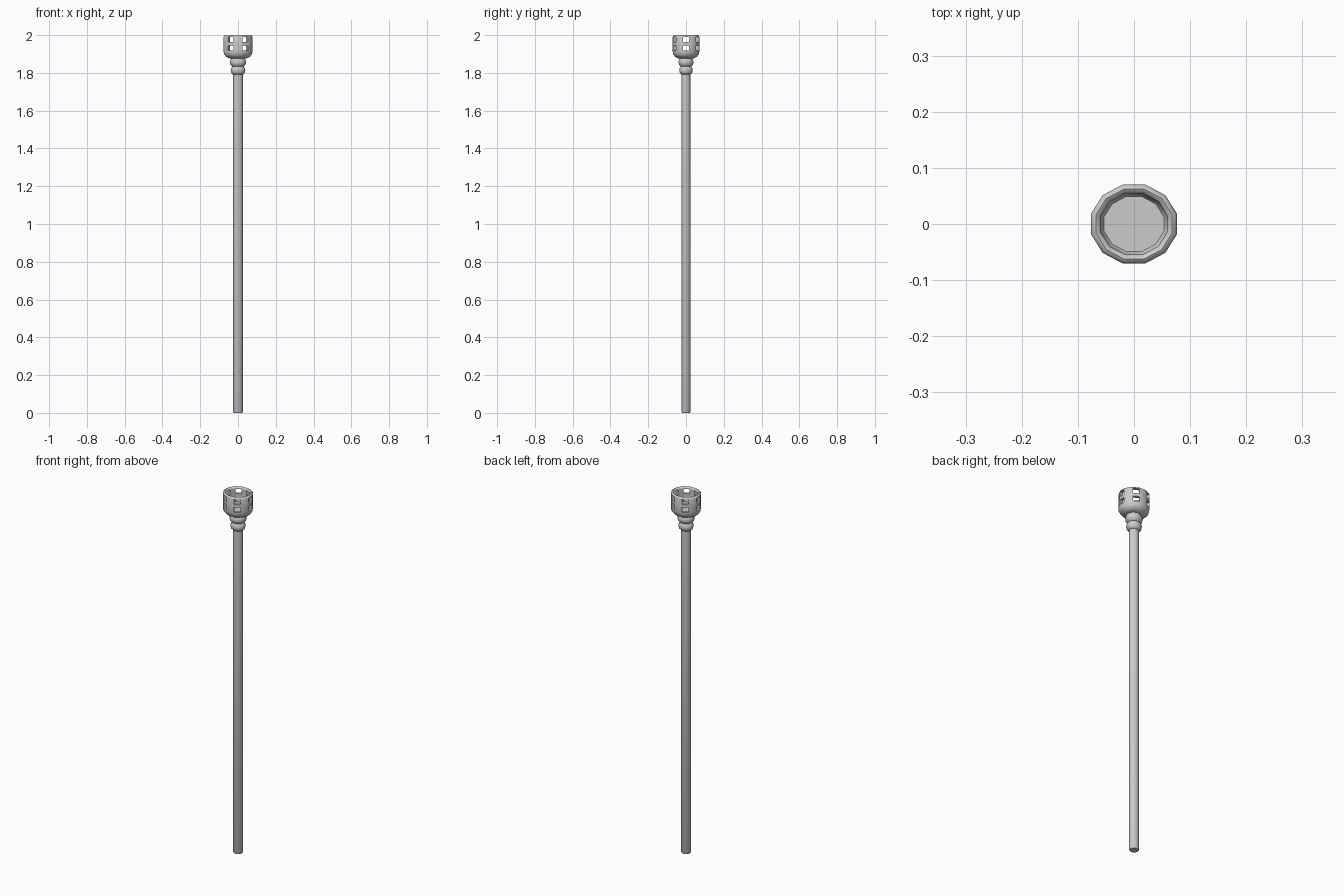
import bpy, bmesh, math
from mathutils import Matrix

if "Cube" in bpy.data.objects:
    bpy.data.objects.remove(bpy.data.objects["Cube"])

SIDES = 12
SX, SY = 1.0, 0.92          # slightly oval cross-section


def lathe(name, profile, closed=False, angle=40):
    """Spin (radius, z) points round z; open profiles get capped ends."""
    bm = bmesh.new()
    rings = []
    for r, z in profile:
        ring = []
        for i in range(SIDES):
            a = math.radians(15 + i * 360 / SIDES)
            ring.append(bm.verts.new((r * math.cos(a) * SX, r * math.sin(a) * SY, z)))
        rings.append(ring)
    pairs = list(zip(rings, rings[1:]))
    for low, high in pairs:
        for i in range(SIDES):
            j = (i + 1) % SIDES
            bm.faces.new((low[i], low[j], high[j], high[i]))
    bm.faces.new(rings[0][::-1])
    bm.faces.new(rings[-1])
    bmesh.ops.recalc_face_normals(bm, faces=bm.faces)
    me = bpy.data.meshes.new(name)
    bm.to_mesh(me)
    bm.free()
    ob = bpy.data.objects.new(name, me)
    bpy.context.collection.objects.link(ob)
    return ob


def smooth(ob, angle):
    bpy.ops.object.select_all(action='DESELECT')
    ob.select_set(True)
    bpy.context.view_layer.objects.active = ob
    bpy.ops.object.shade_smooth_by_angle(angle=math.radians(angle))


# Long pole
pole = lathe("pole", [(0.023, 0), (0.0265, 0.006), (0.0265, 1.80)])
smooth(pole, 50)

# Two rounded collars under the cup
collars = lathe("collars", [
    (0.026, 1.790), (0.036, 1.799), (0.040, 1.812), (0.038, 1.825), (0.031, 1.834),
    (0.041, 1.842), (0.045, 1.855), (0.042, 1.868), (0.035, 1.880), (0.035, 1.890)])
smooth(collars, 60)

# Hollow cup with a rounded rim
cup = lathe("cup", [
    (0.045, 1.877), (0.064, 1.884), (0.076, 1.898), (0.079, 1.912),
    (0.079, 1.990), (0.076, 1.997), (0.070, 2.0), (0.064, 1.997), (0.061, 1.990),
    (0.061, 1.912), (0.055, 1.902)])

# Window cutters: six columns, two rows
bm = bmesh.new()
for i in range(6):
    for z in (1.976, 1.932):
        m = (Matrix.Diagonal((SX, SY, 1, 1)) @ Matrix.Rotation(math.radians(60 * i), 4, 'Z')
             @ Matrix.Translation((0.07, 0, z)) @ Matrix.Diagonal((0.05, 0.033, 0.027, 1)))
        bmesh.ops.create_cube(bm, size=1, matrix=m)
me = bpy.data.meshes.new("window_cutters")
bm.to_mesh(me)
bm.free()
cutters = bpy.data.objects.new("window_cutters", me)
bpy.context.collection.objects.link(cutters)
cutters.hide_render = True
cutters.display_type = 'WIRE'

# Cut the windows, then drop the cutters
mod = cup.modifiers.new("windows", 'BOOLEAN')
mod.operation = 'DIFFERENCE'
mod.solver = 'EXACT'
mod.object = cutters
bpy.ops.object.select_all(action='DESELECT')
cup.select_set(True)
bpy.context.view_layer.objects.active = cup
bpy.ops.object.modifier_apply(modifier=mod.name)
bpy.data.objects.remove(cutters)
smooth(cup, 50)
